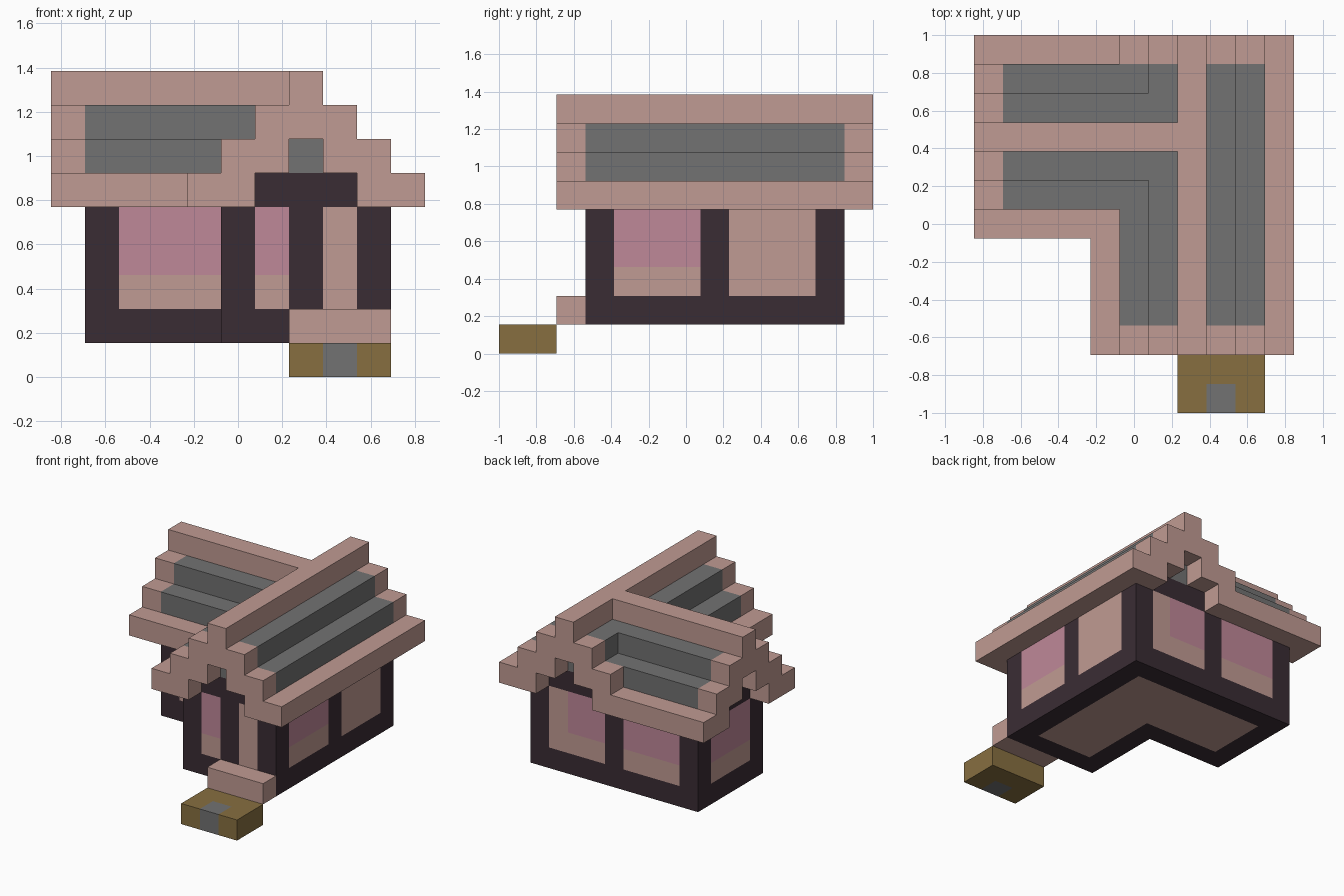
import bpy
import bmesh
from mathutils import Vector

cube = bpy.data.objects.get("Cube")
if cube:
    bpy.data.objects.remove(cube)

# The house is made of cubic blocks on a grid of 11 x 13 x 9
NX, NY = 11, 13
UNIT = 2 / NY
ORIGIN = Vector((-NX / 2, -NY / 2, 0))


def material(name, red, green, blue):
    """Flat material from display colours, converted to linear."""
    rgba = [((c / 255 + 0.055) / 1.055) ** 2.4 for c in (red, green, blue)] + [1]
    mat = bpy.data.materials.new(name)
    mat.use_nodes = True
    mat.diffuse_color = rgba
    bsdf = next(n for n in mat.node_tree.nodes if n.type == 'BSDF_PRINCIPLED')
    bsdf.inputs["Base Color"].default_value = rgba
    bsdf.inputs["Roughness"].default_value = 0.9
    return mat


plaster = material("dusty pink plaster", 192, 155, 147)
timber = material("dark timber", 58, 44, 52)
glass = material("rose glass", 191, 136, 152)
slate = material("grey slate", 114, 114, 114)
earth = material("brown earth", 135, 111, 64)

part_material = {
    "wall_frame": timber,
    "wall_panels": plaster,
    "window_glass": glass,
    "front_door": plaster,
    "floor": plaster,
    "roof_tiles": slate,
    "roof_trim": plaster,
    "roof_ridge": plaster,
    "door_step": plaster,
    "path": earth,
    "path_stone": slate,
}
blocks = {}


def fill(part, xs, ys, zs):
    for x in range(*xs):
        for y in range(*ys):
            for z in range(*zs):
                blocks[x, y, z] = part


def in_house(x, y):
    """L-shaped floor plan: a front wing and a side wing."""
    return (5 <= x < 10 and 3 <= y < 12) or (1 <= x < 10 and 7 <= y < 12)


def roof_height(x, y):
    """Two crossing stepped gables."""
    front = 9 - abs(x - 7) if 4 <= x and 2 <= y else 0
    side = 9 - abs(y - 9) if x <= 7 and 6 <= y else 0
    return max(front, side)


def wall_part(x, y, z):
    if (x, y) in posts:
        return "wall_frame"
    if (x, y) == (8, 3):
        return "front_door"
    solid_bay = x >= 8 and y > 7
    return "window_glass" if z >= 3 and not solid_bay else "wall_panels"


posts = {(1, 7), (1, 11), (5, 3), (5, 7), (5, 11), (7, 3), (9, 3), (9, 7), (9, 11)}
near = (-1, 0, 1)

for x in range(NX):
    for y in range(NY):
        top = roof_height(x, y)
        if in_house(x, y):
            # Foundation frame around the floor
            edge = not all(in_house(x + a, y + b) for a in near for b in near)
            blocks[x, y, 1] = "wall_frame" if edge else "floor"
            # Walls, gable beam and roof tiles
            for z in range(2, 5):
                blocks[x, y, z] = wall_part(x, y, z)
            blocks[x, y, 5] = "wall_frame"
            for z in range(6, top):
                blocks[x, y, z] = "roof_ridge" if z == 8 else "roof_tiles"
        else:
            # Overhanging eaves and stepped gable boards
            for z in range(max(5, top - 2), top):
                blocks[x, y, z] = "roof_trim"

# Entrance
fill("door_step", (7, 10), (2, 3), (1, 2))
fill("path", (7, 10), (0, 2), (0, 1))
fill("path_stone", (8, 9), (0, 1), (0, 1))


def build(part):
    """Mesh the exposed block sides of one part and merge flat areas."""
    bm = bmesh.new()
    for cell, owner in blocks.items():
        if owner != part:
            continue
        centre = Vector(cell) + Vector((0.5, 0.5, 0.5)) + ORIGIN
        for axis in range(3):
            for sign in (-1, 1):
                other = list(cell)
                other[axis] += sign
                if tuple(other) in blocks:
                    continue
                n, u, v = Vector(), Vector(), Vector()
                n[axis] = sign / 2
                u[(axis + 1) % 3] = 0.5
                v[(axis + 2) % 3] = sign / 2
                corners = (n - u - v, n + u - v, n + u + v, n - u + v)
                bm.faces.new([bm.verts.new((centre + c) * UNIT) for c in corners])
    bmesh.ops.remove_doubles(bm, verts=bm.verts, dist=UNIT / 100)
    bmesh.ops.dissolve_limit(bm, angle_limit=0.01, verts=bm.verts, edges=bm.edges)
    if bm.faces:
        mesh = bpy.data.meshes.new(part)
        bm.to_mesh(mesh)
        mesh.materials.append(part_material[part])
        bpy.context.collection.objects.link(bpy.data.objects.new(part, mesh))
    bm.free()


for name in part_material:
    build(name)
